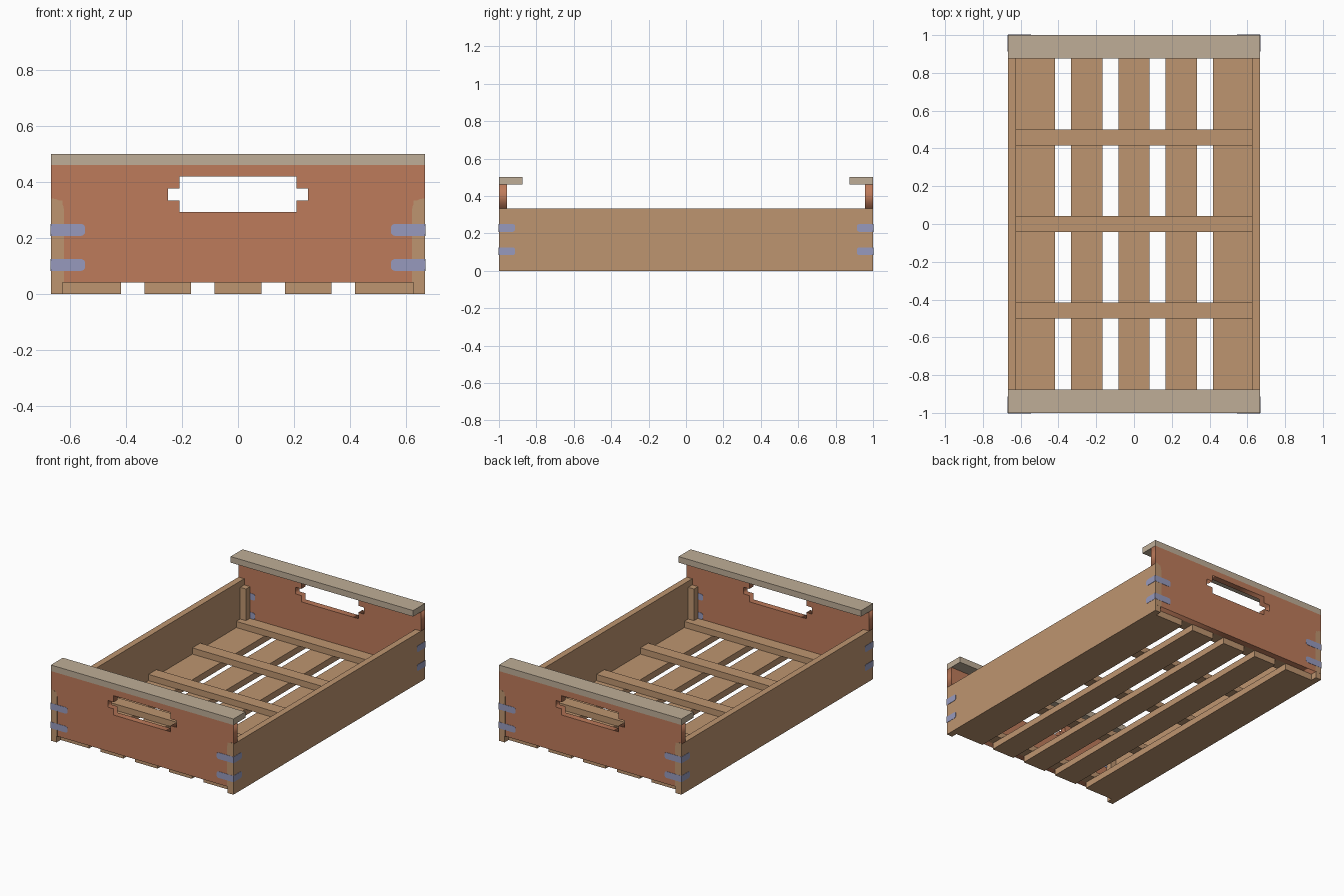
import bpy, bmesh, math

cube = bpy.data.objects.get("Cube")
if cube:
    bpy.data.objects.remove(cube, do_unlink=True)


def material(name, hexcode):
    srgb = [int(hexcode[i:i + 2], 16) / 255 for i in (0, 2, 4)]
    lin = [c / 12.92 if c <= 0.04045 else ((c + 0.055) / 1.055) ** 2.4 for c in srgb]
    m = bpy.data.materials.new(name)
    m.use_nodes = True
    m.diffuse_color = (*lin, 1)
    m.node_tree.nodes["Principled BSDF"].inputs["Base Color"].default_value = (*lin, 1)
    return m


TAN = material("tan_wood", "BE9570")
RED = material("red_wood", "BE7B5B")
GREY = material("pale_cap_wood", "BFAE97")
BLUE = material("blue_metal", "979ABD")


def add_object(name, bm, mat):
    bmesh.ops.recalc_face_normals(bm, faces=bm.faces)
    mesh = bpy.data.meshes.new(name)
    bm.to_mesh(mesh)
    bm.free()
    mesh.materials.clear()
    mesh.materials.append(mat)
    for p in mesh.polygons:
        p.material_index = 0
    obj = bpy.data.objects.new(name, mesh)
    bpy.context.collection.objects.link(obj)
    return obj


def box(name, x, y, z, mat):
    """Box from (min, max) ranges."""
    bm = bmesh.new()
    bmesh.ops.create_cube(bm, size=1)
    for v in bm.verts:
        v.co = [r[0] + (c + 0.5) * (r[1] - r[0]) for c, r in zip(v.co, (x, y, z))]
    return add_object(name, bm, mat)


def board(name, loops, thickness, mat, location, turn=0.0):
    """Upright board from flat outlines; the second outline is a hole."""
    curve = bpy.data.curves.new(name, "CURVE")
    curve.dimensions = "2D"
    curve.fill_mode = "BOTH"
    curve.extrude = thickness / 2
    for pts in loops:
        s = curve.splines.new("POLY")
        s.points.add(len(pts) - 1)
        for p, (a, b) in zip(s.points, pts):
            p.co = (a, b, 0, 1)
        s.use_cyclic_u = True
    tmp = bpy.data.objects.new(name + "_outline", curve)
    bpy.context.collection.objects.link(tmp)
    deps = bpy.context.evaluated_depsgraph_get()
    mesh = bpy.data.meshes.new_from_object(tmp.evaluated_get(deps))
    bm = bmesh.new()
    bm.from_mesh(mesh)
    bmesh.ops.remove_doubles(bm, verts=bm.verts, dist=0.0001)
    bpy.data.objects.remove(tmp, do_unlink=True)
    bpy.data.meshes.remove(mesh)
    obj = add_object(name, bm, mat)
    obj.location = location
    obj.rotation_euler = (math.pi / 2, 0, turn)
    return obj


def tab(a0, a1, z0, z1, r, round_bottom=True):
    """Strip from a0 to a1 with rounded corners at the a0 end."""
    d = 1 if a1 > a0 else -1
    arc = [i * math.pi / 8 for i in range(5)]
    pts = [(a1, z0), (a1, z1)]
    pts += [(a0 + d * r * (1 - math.sin(t)), z1 - r * (1 - math.cos(t))) for t in arc]
    if round_bottom:
        pts += [(a0 + d * r * (1 - math.cos(t)), z0 + r * (1 - math.sin(t))) for t in arc]
    else:
        pts.append((a0, z0))
    return pts


X, T = 0.667, 0.042      # half width, board thickness
XI, YI = X - T, 1 - T    # inner faces of the walls
PLATE = 0.002

# Long side boards
for side, s in (("left", 1), ("right", -1)):
    box(f"{side}_side_board", sorted((s * XI, s * X)), (-1, 1), (0, 0.333), TAN)

# Floor slats and cross bars
for i, (a, b) in enumerate([(-XI, -0.417), (-0.333, -0.167), (-0.083, 0.083),
                            (0.167, 0.333), (0.417, XI)]):
    box(f"floor_slat_{i + 1}", (a, b), (-YI, YI), (0, T), TAN)
for i, y in enumerate((-0.9165, -0.458, 0, 0.458, 0.9165)):
    box(f"cross_bar_{i + 1}", (-XI, XI), (y - 0.0415, y + 0.0415), (T, 0.083), TAN)

# End panel outline with shoulders over the side boards, and its hand hole
PANEL = [(-XI, T), (XI, T), (XI, 0.333), (X, 0.333),
         (X, 0.46), (-X, 0.46), (-X, 0.333), (-XI, 0.333)]
HALF_HOLE = [(0.208, 0.292), (0.208, 0.333), (0.25, 0.333),
             (0.25, 0.377), (0.208, 0.377), (0.208, 0.42)]
HOLE = HALF_HOLE + [(-a, b) for a, b in reversed(HALF_HOLE)]

for end, e in (("front", -1), ("back", 1)):
    board(f"{end}_panel", [PANEL, HOLE], T, RED, (0, e * (1 - T / 2), 0))
    box(f"{end}_cap", (-X, X), sorted((e * 0.875, e)), (0.46, 0.5), GREY)
    for side, s in (("left", 1), ("right", -1)):
        tag = f"{end}_{side}"
        # Inner corner post
        box(f"{tag}_post", sorted((s * XI, s * (XI - T))),
            sorted((e * YI, e * (YI - T))), (0.083, 0.292), TAN)
        # Rounded corner facing
        board(f"{tag}_corner_facing", [tab(s * 0.62, s * X, T, 0.341, 0.04, False)],
              PLATE / 2, TAN, (0, e * (1 + PLATE / 4), 0))
        # Metal straps around the corner and on the inside of the panel
        for level, z in (("lower", 0.104), ("upper", 0.229)):
            z0, z1 = z - 0.021, z + 0.021
            board(f"{tag}_{level}_strap_end", [tab(s * 0.545, s * X, z0, z1, 0.014)],
                  PLATE, BLUE, (0, e * (1 + PLATE / 2), 0))
            board(f"{tag}_{level}_strap_side", [tab(e * 0.913, e, z0, z1, 0.014)],
                  PLATE, BLUE, (s * (X + PLATE / 2), 0, 0), math.pi / 2)
            board(f"{tag}_{level}_strap_inside", [tab(s * 0.545, s * XI, z0, z1, 0.014)],
                  PLATE, BLUE, (0, e * (YI - PLATE / 2), 0))
